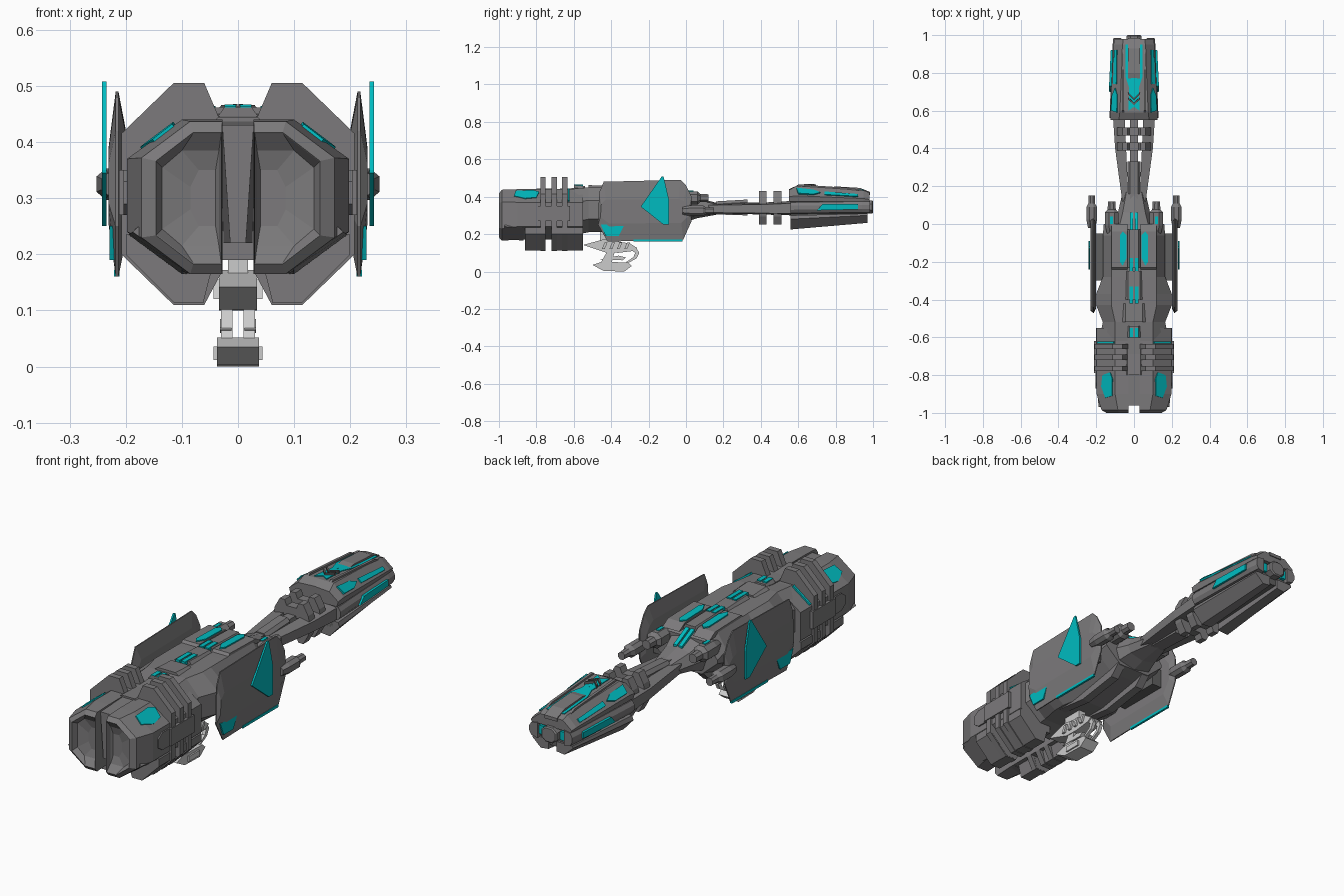
import bpy, bmesh
from mathutils import Vector


def material(name, rgb):
    m = bpy.data.materials.new(name)
    m.diffuse_color = (*rgb, 1)
    return m


HULL = material("hull_grey", (0.2, 0.195, 0.2))
DARK = material("dark_grey", (0.12, 0.12, 0.12))
CYAN = material("cyan", (0.0, 0.5, 0.53))
PALE = material("pale_grey", (0.6, 0.6, 0.6))


def finish(name, bm, mat, mirror):
    bmesh.ops.recalc_face_normals(bm, faces=bm.faces[:])
    me = bpy.data.meshes.new(name)
    bm.to_mesh(me)
    bm.free()
    me.materials.append(mat)
    ob = bpy.data.objects.new(name, me)
    bpy.context.collection.objects.link(ob)
    if mirror:
        ob.modifiers.new("mirror", 'MIRROR').use_mirror_merge = False
    return ob


def skin(name, rings, mat=HULL, mirror=True):
    """Join a list of 3D point rings and cap both ends."""
    bm = bmesh.new()
    vs = [[bm.verts.new(p) for p in r] for r in rings]
    n = len(vs[0])
    for a, b in zip(vs, vs[1:]):
        for i in range(n):
            j = (i + 1) % n
            bm.faces.new((a[i], a[j], b[j], b[i]))
    bm.faces.new(vs[0])
    bm.faces.new(vs[-1])
    return finish(name, bm, mat, mirror)


def loft(name, sections, mat=HULL, mirror=True):
    """Sections are (y, [(x, z)...])."""
    return skin(name, [[(x, y, z) for x, z in p] for y, p in sections], mat, mirror)


def slab(name, outline, x0, x1, mat=HULL, mirror=True):
    """Side outline (y, z) extruded between two x values."""
    return skin(name, [[(x, y, z) for y, z in outline] for x in (x0, x1)], mat, mirror)


def box(name, x, y, z, mat=HULL, mirror=True):
    return slab(name, [(y[0], z[0]), (y[1], z[0]), (y[1], z[1]), (y[0], z[1])], *x, mat, mirror)


def panel(name, pts, mat=CYAN, t=0.008):
    """Thin plate lying on a hull face, centred on it."""
    p = [Vector(q) for q in pts]
    n = (p[1] - p[0]).cross(p[2] - p[0]).normalized() * t / 2
    return skin(name, [[q - n for q in p], [q + n for q in p]], mat)


def oct_half(x0, xm, x1, z0, z1, c):
    """Half octagon: flat towards the centre line, chamfered outside."""
    return [(x0, z0), (xm, z0), (x1, z0 + c), (x1, z1 - c), (xm, z1), (x0, z1)]


def scaled(p, s, cx=0.09, cz=0.303):
    return [(cx + (x - cx) * s, cz + (z - cz) * s) for x, z in p]


# --- engine pods with shallow recessed nozzles ---
pod_end = oct_half(0.028, 0.085, 0.172, 0.165, 0.437, 0.065)
pod = oct_half(0.028, 0.1, 0.198, 0.17, 0.44, 0.07)
rim = oct_half(0.03, 0.08, 0.145, 0.185, 0.415, 0.05)
bowl = oct_half(0.034, 0.1, 0.135, 0.215, 0.385, 0.03)
loft("engine_pod", [(-0.965, oct_half(0.04, 0.07, 0.085, 0.25, 0.35, 0.03)), (-0.975, bowl), (-0.998, rim),
                    (-1.0, scaled(rim, 1.02)), (-0.985, pod_end), (-0.9, pod), (-0.55, pod)])

# --- engine rings ---
ring = [(0.028, 0.17), (0.06, 0.11), (0.115, 0.11), (0.208, 0.2),
        (0.208, 0.415), (0.115, 0.505), (0.06, 0.505), (0.028, 0.43)]
for y in (-0.765, -0.705, -0.648):
    loft("engine_ring", [(y - 0.014, ring), (y + 0.014, ring)])
lower = [(0.04, 0.2), (0.062, 0.113), (0.113, 0.113), (0.2, 0.2), (0.2, 0.235), (0.1, 0.235)]
for a, b in ((-0.86, -0.75), (-0.72, -0.55)):
    loft("lower_engine_block", [(a, lower), (b, lower)])
tail_armour = [(0.03, 0.168), (0.1, 0.165), (0.195, 0.235), (0.185, 0.245), (0.1, 0.2)]
loft("rear_lower_armour", [(-0.97, scaled(tail_armour, 0.93)), (-0.87, tail_armour)])
slab("engine_side_panel", [(-0.87, 0.29), (-0.84, 0.27), (-0.77, 0.27), (-0.74, 0.29),
                           (-0.74, 0.33), (-0.77, 0.35), (-0.84, 0.35), (-0.87, 0.33)], 0.19, 0.204)
box("engine_side_band", (0.18, 0.212), (-0.79, -0.62), (0.27, 0.35))
panel("engine_window", [(0.115, -0.91, 0.429), (0.15, -0.92, 0.402), (0.172, -0.86, 0.388),
                        (0.165, -0.8, 0.394), (0.125, -0.785, 0.424), (0.113, -0.82, 0.433)])
panel("engine_light_band", [(0.105, -0.632, 0.438), (0.192, -0.632, 0.374),
                            (0.192, -0.622, 0.374), (0.105, -0.622, 0.438)], t=0.014)

# --- centre wall and spine ---
loft("centre_wall", [(-0.96, [(0, 0.22), (0.014, 0.22), (0.028, 0.43), (0, 0.43)]),
                     (-0.5, [(0, 0.22), (0.03, 0.22), (0.035, 0.45), (0, 0.45)])])
for y0, y1, w, z in ((-0.8, -0.62, 0.05, 0.445), (-0.6, -0.54, 0.035, 0.462), (-0.52, -0.42, 0.065, 0.462),
                     (-0.4, -0.25, 0.045, 0.464), (-0.23, -0.03, 0.035, 0.462)):
    loft("spine_block", [(y0, [(0, 0.4), (w, 0.4), (w, z - 0.015), (w * 0.7, z), (0, z)]),
                         (y1, [(0, 0.4), (w, 0.4), (w, z - 0.02), (w * 0.7, z - 0.005), (0, z - 0.005)])])
for y0, y1, z in ((-0.6, -0.55, 0.464), (-0.42, -0.33, 0.467), (-0.25, -0.18, 0.465)):
    box("spine_light", (0.004, 0.024), (y0, y1), (z - 0.04, z), CYAN)
slab("spine_front_light", [(-0.04, 0.38), (-0.04, 0.45), (0.0, 0.43), (0.06, 0.4), (0.06, 0.37)], 0.004, 0.022, CYAN)

# --- main hull ---
def hull(w, z0, z1, top):
    return [(0, z0), (w * 0.5, z0), (w, z0 + 0.07), (w, z1 - 0.07), (top, z1), (0, z1)]


loft("main_hull", [(-0.62, hull(0.185, 0.19, 0.44, 0.1)), (-0.52, hull(0.165, 0.21, 0.45, 0.1)),
                   (-0.43, hull(0.2, 0.21, 0.45, 0.12)), (-0.37, hull(0.2, 0.21, 0.45, 0.12)),
                   (-0.28, hull(0.165, 0.21, 0.45, 0.12)), (-0.06, hull(0.165, 0.25, 0.445, 0.12)),
                   (0.0, hull(0.16, 0.265, 0.42, 0.11))])
slab("hull_keel", [(-0.5, 0.22), (-0.25, 0.19), (-0.05, 0.22), (0.0, 0.27), (-0.5, 0.27)], 0.05, 0.09)
slab("hull_deck", [(-0.25, 0.44), (-0.23, 0.46), (-0.04, 0.455), (0.0, 0.43)], 0.035, 0.12)
panel("deck_light", [(0.04, -0.18, 0.46), (0.06, -0.22, 0.461), (0.075, -0.2, 0.461),
                     (0.075, -0.06, 0.457), (0.06, -0.04, 0.456), (0.04, -0.06, 0.457)])
box("plate_pylon", (0.15, 0.21), (-0.3, -0.05), (0.27, 0.36), DARK)

# --- side armour plates, lens shaped in section ---
edge = [(-0.44, 0.48), (-0.03, 0.49), (0.0, 0.46), (0.03, 0.4), (0.03, 0.27), (-0.015, 0.17),
        (-0.42, 0.16), (-0.47, 0.25), (-0.465, 0.42)]


def plate_ring(x, sy, sz):
    return [(x, -0.22 + (y + 0.22) * sy, 0.32 + (z - 0.32) * sz) for y, z in edge]


skin("side_plate", [plate_ring(0.2, 0.9, 0.6), plate_ring(0.213, 1, 1),
                    plate_ring(0.218, 1, 1), plate_ring(0.231, 0.95, 0.4)])
slab("side_fin", [(-0.24, 0.35), (-0.13, 0.508), (-0.12, 0.508), (-0.09, 0.38), (-0.09, 0.25), (-0.12, 0.25),
                  (-0.24, 0.345)], 0.234, 0.242, CYAN)
slab("plate_light", [(-0.455, 0.25), (-0.33, 0.25), (-0.36, 0.19), (-0.43, 0.19)], 0.216, 0.229, CYAN)
box("plate_edge_light", (0.211, 0.221), (-0.28, -0.02), (0.16, 0.172), CYAN)

# --- plate guns and shoulder guns ---
def gun(name, x, z, y0, y1, r, tip):
    def sec(s):
        q = [(1, 0.5), (0.4, 1), (-0.4, 1), (-1, 0.5), (-1, -0.5), (-0.4, -1), (0.4, -1), (1, -0.5)]
        return [(x + a * r * s, z + b * r * s) for a, b in q]
    d = y1 - y0
    loft(name, [(y0, sec(0.7)), (y0 + d * 0.25, sec(1)), (y0 + d * 0.65, sec(1)),
                (y0 + d * 0.75, sec(tip + 0.05)), (y1, sec(tip))])


gun("plate_gun", 0.224, 0.325, -0.02, 0.15, 0.028, 0.6)
gun("shoulder_gun", 0.118, 0.393, -0.05, 0.12, 0.036, 0.55)
box("shoulder_gun_light", (0.11, 0.126), (0.0, 0.04), (0.42, 0.432), CYAN)

# --- prow and neck ---
loft("prow", [(-0.02, [(0, 0.26), (0.09, 0.28), (0.11, 0.34), (0.08, 0.41), (0, 0.43)]),
              (0.06, [(0, 0.285), (0.07, 0.3), (0.085, 0.335), (0.06, 0.38), (0, 0.395)]),
              (0.17, [(0, 0.305), (0.04, 0.31), (0.06, 0.335), (0.04, 0.36), (0, 0.365)])])
loft("neck_strut", [(0.12, [(0.028, 0.312), (0.062, 0.315), (0.062, 0.355), (0.028, 0.358)]),
                    (0.4, [(0.042, 0.305), (0.1, 0.312), (0.1, 0.358), (0.042, 0.368)]),
                    (0.58, [(0.05, 0.3), (0.112, 0.31), (0.112, 0.365), (0.05, 0.378)])])
box("neck_rod", (-0.022, 0.022), (0.1, 0.58), (0.315, 0.37), HULL, False)
loft("neck_collar", [(0.16, [(0, 0.305), (0.032, 0.305), (0.032, 0.36), (0.02, 0.375), (0, 0.375)]),
                     (0.33, [(0, 0.3), (0.034, 0.3), (0.034, 0.37), (0.02, 0.385), (0, 0.385)])])
for y in (0.41, 0.49):
    for s in (1, -1):
        prof = [(0, 0.02), (0.09, 0.02), (0.085, 0.045), (0.06, 0.09), (0.035, 0.09), (0.025, 0.065), (0, 0.065)]
        p = [(x, 0.34 + s * z) for x, z in prof]
        loft("neck_clamp", [(y - 0.021, p), (y + 0.021, p)])

# --- head: core, upper and lower shells, side cowls ---
loft("head_core", [(0.56, [(0, 0.26), (0.09, 0.27), (0.1, 0.34), (0.09, 0.42), (0, 0.43)]),
                   (0.96, [(0, 0.28), (0.075, 0.29), (0.085, 0.345), (0.075, 0.4), (0, 0.41)])], DARK)
loft("head_upper_shell", [(0.55, [(0, 0.375), (0.118, 0.375), (0.125, 0.4), (0.08, 0.435), (0, 0.44)]),
                          (0.59, [(0, 0.375), (0.118, 0.375), (0.125, 0.405), (0.075, 0.458), (0, 0.458)]),
                          (0.95, [(0, 0.375), (0.104, 0.375), (0.108, 0.39), (0.06, 0.434), (0, 0.434)]),
                          (0.98, [(0, 0.375), (0.1, 0.375), (0.104, 0.385), (0.058, 0.422), (0, 0.422)])])
loft("head_lower_shell", [(0.56, [(0.02, 0.3), (0.118, 0.3), (0.125, 0.28), (0.075, 0.225), (0.02, 0.23)]),
                          (0.97, [(0.02, 0.31), (0.1, 0.31), (0.104, 0.3), (0.06, 0.26), (0.02, 0.265)])])
cowl = [(0.08, 0.305), (0.118, 0.312), (0.13, 0.33), (0.13, 0.352), (0.118, 0.37), (0.08, 0.375)]
loft("head_side_cowl", [(0.56, cowl), (0.94, [(x * 0.88, z + 0.004) for x, z in cowl]),
                        (0.985, [(x * 0.84, z + 0.004) for x, z in cowl])])
panel("head_side_light", [(0.126, 0.7, 0.327), (0.117, 0.92, 0.332), (0.117, 0.92, 0.36), (0.126, 0.73, 0.36)], t=0.012)
panel("head_flank_light", [(0.088, 0.59, 0.444), (0.118, 0.6, 0.415), (0.114, 0.68, 0.41), (0.098, 0.72, 0.42),
                           (0.085, 0.68, 0.434)], t=0.012)
panel("head_flank_strip", [(0.09, 0.74, 0.424), (0.107, 0.74, 0.408), (0.102, 0.92, 0.398), (0.088, 0.92, 0.41)], t=0.012)
panel("head_top_light", [(0.0, 0.62, 0.457), (0.03, 0.6, 0.458), (0.025, 0.72, 0.449),
                         (0.045, 0.78, 0.445), (0.045, 0.95, 0.433), (0.0, 0.95, 0.433)])
slab("head_top_rail", [(0.72, 0.44), (0.8, 0.455), (0.93, 0.447), (0.985, 0.425), (0.985, 0.41)], 0, 0.032)
slab("head_top_ridge", [(0.57, 0.44), (0.6, 0.466), (0.9, 0.445), (0.96, 0.42)], 0.052, 0.064)
for y in (0.63, 0.655):
    panel("head_top_chevron", [(0.0, y, 0.458), (0.03, y + 0.03, 0.456), (0.03, y + 0.04, 0.456),
                               (0.0, y + 0.012, 0.458)], DARK, 0.02)
muzzle = [(0.018, 0.31), (0.04, 0.328), (0.04, 0.362), (0.018, 0.38), (0, 0.38), (0, 0.31)]
loft("head_muzzle", [(0.94, muzzle), (0.995, muzzle), (1.0, scaled(muzzle, 0.85, 0, 0.345))])
box("muzzle_light", (0.042, 0.065), (0.94, 0.975), (0.325, 0.365), CYAN)

# --- pale pod hanging under the hull ---
box("pod_stem", (-0.018, 0.018), (-0.46, -0.36), (0.14, 0.23), PALE, False)
leaf = [(-0.55, 0.142), (-0.44, 0.172), (-0.3, 0.15), (-0.26, 0.125), (-0.28, 0.11), (-0.36, 0.1), (-0.43, 0.102)]
slab("pod_upper_leaf", leaf, -0.034, 0.034, PALE, False)
for y in (-0.45, -0.41, -0.37, -0.33):
    slab("pod_leaf_rib", [(y, 0.12), (y + 0.015, 0.12), (y + 0.03, 0.155), (y + 0.015, 0.155)], 0.03, 0.044, PALE)
slab("pod_strut", [(-0.46, 0.04), (-0.4, 0.04), (-0.38, 0.11), (-0.42, 0.11)], 0.01, 0.03, PALE)
slab("pod_middle_fin", [(-0.46, 0.065), (-0.36, 0.085), (-0.32, 0.075), (-0.34, 0.06)], 0.012, 0.032, PALE)
slab("pod_lower_body", [(-0.5, 0.035), (-0.45, 0.052), (-0.31, 0.048), (-0.29, 0.03), (-0.33, 0.0), (-0.44, 0.003)],
     -0.037, 0.037, PALE, False)
box("pod_side_block", (0.035, 0.044), (-0.42, -0.34), (0.012, 0.036), PALE)
slab("pod_hook", [(-0.3, 0.12), (-0.265, 0.125), (-0.25, 0.1), (-0.265, 0.07), (-0.31, 0.045),
                  (-0.32, 0.05), (-0.28, 0.078), (-0.272, 0.1)], 0.012, 0.028, PALE)
